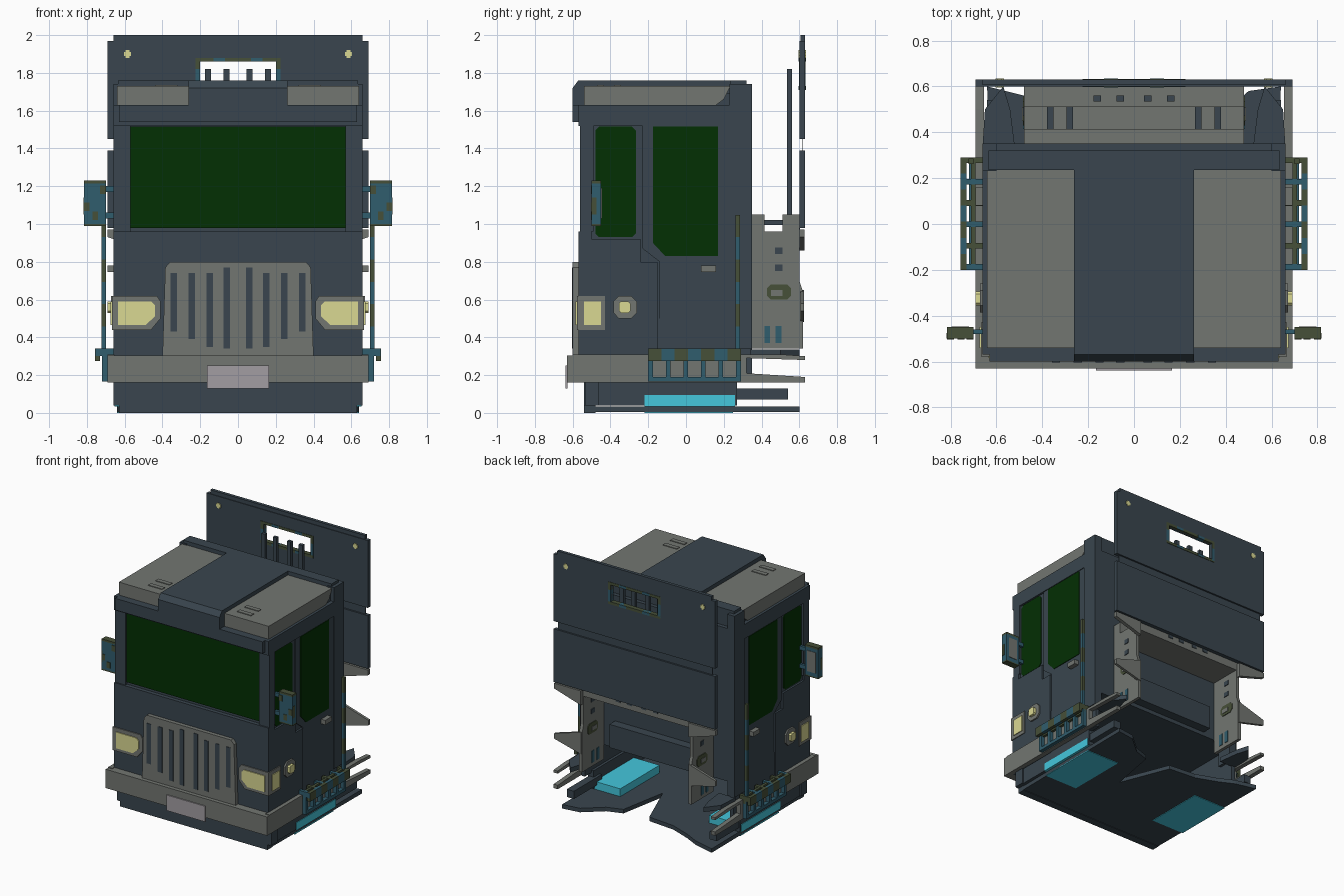
import bpy
import bmesh

default_cube = bpy.data.objects.get("Cube")
if default_cube:
    bpy.data.objects.remove(default_cube)


def material(name, *rgb):
    mat = bpy.data.materials.new(name)
    mat.use_nodes = True
    mat.diffuse_color = (*rgb, 1)
    mat.node_tree.nodes["Principled BSDF"].inputs["Base Color"].default_value = (*rgb, 1)
    return mat


slate = material("slate paint", .041, .06, .077)
grey = material("grey trim", .17, .181, .166)
glass = material("dark green glass", .001, .029, .001)
lamp = material("pale yellow lamp", .7, .69, .29)
cyan = material("bright cyan", .058, .57, .72)
teal = material("teal metal", .03, .11, .155)
olive = material("olive metal", .062, .08, .04)
plate = material("pale plate", .36, .34, .36)


def prism(name, mat, points, axis, low, high, mirror=False):
    """Extrude a flat outline along an axis; mirror copies it to the other side."""
    place = {"x": lambda a, b, c: (c, a, b),
             "y": lambda a, b, c: (a, c, b),
             "z": lambda a, b, c: (a, b, c)}[axis]
    n = len(points)
    bm = bmesh.new()
    verts = [bm.verts.new(place(a, b, c)) for c in (low, high) for a, b in points]
    bm.faces.new(verts[:n])
    bm.faces.new(verts[n:])
    for i in range(n):
        j = (i + 1) % n
        bm.faces.new((verts[i], verts[j], verts[j + n], verts[i + n]))
    bmesh.ops.recalc_face_normals(bm, faces=bm.faces)
    mesh = bpy.data.meshes.new(name)
    bm.to_mesh(mesh)
    bm.free()
    mesh.materials.append(mat)
    obj = bpy.data.objects.new(name, mesh)
    bpy.context.collection.objects.link(obj)
    if mirror:
        obj.modifiers.new("Mirror", "MIRROR")


def box(name, mat, x, y, z, mirror=False):
    corners = [(x[0], y[0]), (x[1], y[0]), (x[1], y[1]), (x[0], y[1])]
    prism(name, mat, corners, "z", z[0], z[1], mirror)


def wide(name, mat, half, y, z):
    box(name, mat, (-half, half), y, z)


def pair(name, mat, x, y, z):
    box(name, mat, x, y, z, True)


def clipped(a, b, c):
    """Rectangle outline with its corners cut off."""
    (l, r), (d, u) = a, b
    return [(l + c, d), (r - c, d), (r, d + c), (r, u - c),
            (r - c, u), (l + c, u), (l, u - c), (l, d + c)]


# Cab shell
wide("cab_core", slate, .645, (-.54, .35), (.45, 1.63))
wide("lower_front", slate, .66, (-.57, -.5), (.16, .96))
wide("front_skirt", slate, .63, (-.54, -.48), (0, .2))
wide("skirt_lip", slate, .66, (-.535, -.46), (.04, .16))
pair("lower_side", slate, (.62, .66), (-.55, -.15), (.16, .8))
pair("quarter_panel", slate, (.62, .66), (-.55, -.24), (.8, .92))
pair("door_sill", slate, (.62, .65), (-.15, .35), (.16, .5))
pair("rear_pillar", slate, (.6, .66), (.23, .35), (.34, 1.74))
pair("side_skirt", slate, (.6, .65), (-.54, .27), (.04, .18))
pair("chassis_rail", slate, (.58, .64), (.2, .54), (.07, .13))
wide("rear_ledge", slate, .36, (.3, .42), (.48, .66))

# Floor with a ragged rear edge, and bright trays
prism("floor", slate, [(-.63, -.54), (.63, -.54), (.64, .6), (.5, .58), (.36, .46),
                       (.24, .42), (.17, .04), (.02, .42), (-.2, .44), (-.36, .5), (-.48, .56),
                       (-.64, .6)], "z", .004, .035)
pair("floor_tray", cyan, (.38, .655), (-.22, .26), (.035, .095))
pair("floor_tray_underside", cyan, (.36, .64), (-.22, .25), (0, .006))

# Windscreen and side glass
wide("windscreen", glass, .57, (-.549, -.54), (.98, 1.515))
pair("screen_pillar", slate, (.57, .66), (-.56, -.49), (.96, 1.54))
prism("quarter_window", glass, clipped((-.48, -.265), (.93, 1.515), .02), "x", .643, .65, True)
prism("door", slate, [(-.14, .34), (.23, .34), (.23, 1.57), (-.23, 1.57), (-.23, .87), (-.14, .8)],
      "x", .64, .654, True)
prism("door_window", glass, [(-.11, .83), (.17, .83), (.17, 1.515), (-.175, 1.515), (-.175, .9)],
      "x", .65, .659, True)
pair("door_handle", grey, (.65, .69), (.08, .16), (.745, .78))

# Visor and roof
wide("visor", slate, .63, (-.6, -.5), (1.54, 1.63))
wide("visor_band", slate, .66, (-.57, .25), (1.52, 1.63))
wide("roof_base", slate, .63, (-.535, .32), (1.6, 1.69))
prism("roof_centre", slate, [(-.6, 1.6), (.32, 1.6), (.32, 1.76), (-.57, 1.76), (-.6, 1.72)],
      "x", -.262, .262)
wide("roof_rear", slate, .635, (.235, .32), (1.62, 1.76))
prism("roof_panel", grey, [(-.54, 1.63), (.16, 1.63), (.2, 1.66), (.235, 1.73), (-.54, 1.73)],
      "x", .262, .64, True)
for y in (-.47, -.38):
    pair("roof_rib", grey, (.32, .44), (y, y + .035), (1.72, 1.735))

# Bumper wrapping round the sides, with tapered rear ends
wide("bumper", grey, .69, (-.63, -.54), (.16, .305))
prism("side_bumper", grey, [(-.6, .16), (.63, .16), (.63, .19), (.32, .21), (.32, .29), (.63, .28),
                            (.63, .3), (.5, .31), (-.6, .31)], "x", .655, .69, True)
prism("rear_wing", slate, [(.52, .34), (.66, .34), (.65, .5), (.57, .6), (.54, .5)],
      "z", .3, .335, True)
wide("number_plate", plate, .165, (-.638, -.628), (.13, .25))

# Radiator grille
prism("grille", grey, [(-.4, .3), (.4, .3), (.385, .77), (.36, .8), (-.36, .8), (-.385, .77)],
      "y", -.6, -.56)
for x, low, high in ((.06, .34, .77), (.15, .35, .74), (.245, .39, .74), (.34, .43, .74)):
    pair("grille_slot", slate, (x - .018, x + .018), (-.604, -.598), (low, high))

# Lamps
prism("headlamp_bezel", grey, [(.46, .44), (.667, .44), (.667, .62), (.43, .62), (.41, .59),
                               (.41, .5)], "y", -.578, -.43, True)
prism("headlamp", lamp, [(.49, .465), (.635, .465), (.635, .59), (.46, .59), (.44, .57), (.44, .51)],
      "y", -.585, -.57, True)
pair("headlamp_side", lamp, (.66, .674), (-.54, -.45), (.465, .59))
prism("marker_bezel", grey, clipped((-.385, -.26), (.5, .62), .03), "x", .65, .672, True)
prism("marker_lamp", lamp, clipped((-.355, -.295), (.53, .59), .01), "x", .665, .692, True)

# Mirrors with a blotched casing and a pale rear face
for z in (1.03, 1.17):
    pair("mirror_arm", teal, (.64, .72), (-.48, -.46), (z, z + .03))
pair("mirror", teal, (.7, .815), (-.5, -.45), (1, 1.215))
pair("mirror_cap", olive, (.7, .815), (-.5, -.45), (1.215, 1.23))
pair("mirror_foot", olive, (.7, .815), (-.5, -.45), (.99, 1))
pair("mirror_face", grey, (.72, .795), (-.452, -.446), (1.03, 1.19))
for x, z in ((.7, 1.16), (.785, 1.07), (.74, 1.02)):
    pair("mirror_patch", olive, (x, x + .03), (-.504, -.498), (z, z + .045))
pair("mirror_side_patch", olive, (.81, .818), (-.5, -.475), (1.05, 1.14))

# Side steps and banded poles
for i in range(6):
    y = -.2 + i * .093
    band = (teal, olive)[i % 2]
    pair("step_post", teal, (.69, .72), (y, y + .025), (.17, .3))
    pair("step_rung", band, (.66, .755), (y, y + .025), (.3, .34))
for i in range(7):
    y = -.2 + i * .07
    pair("step_outer_bar", (olive, teal)[i % 2], (.73, .756), (y, y + .07), (.275, .341))
pair("step_top_bar", olive, (.69, .71), (-.2, .29), (.28, .338))
pair("step_bottom_bar", teal, (.69, .72), (-.2, .29), (.165, .19))
for i in range(6):
    z = .34 + i * .118
    pair("pole_band", (teal, olive)[i % 2], (.7, .722), (.262, .286), (z, z + .118))

# Rear headboard: lower plate, thin joint, upper plate built around the slot
wide("headboard_lower", slate, .69, (.6, .63), (.98, 1.39))
wide("headboard_joint", slate, .66, (.613, .617), (1.38, 1.46))
wide("headboard_below_slot", slate, .69, (.6, .63), (1.45, 1.72))
pair("headboard_beside_slot", slate, (.2, .69), (.6, .63), (1.72, 1.86))
wide("headboard_above_slot", slate, .69, (.6, .63), (1.86, 1.97))
wide("headboard_top_edge", slate, .66, (.605, .63), (1.97, 2))
for z in (1.71, 1.86):
    wide("slot_trim", olive, .225, (.597, .633), (z, z + .02))
    pair("slot_trim_patch", teal, (.07, .13), (.596, .634), (z, z + .02))
pair("slot_trim_end", teal, (.2, .225), (.597, .633), (1.72, 1.82))
pair("slot_trim_end_top", olive, (.2, .225), (.597, .633), (1.82, 1.87))
for x in (.06, .16):
    pair("slat", slate, (x - .016, x + .016), (.535, .56), (1, 1.82))
pair("headboard_stud", lamp, (.566, .604), (.596, .634), (1.889, 1.911))
pair("headboard_stud_upright", lamp, (.575, .595), (.596, .634), (1.88, 1.92))

# Rear support frame
wide("frame_beam", grey, .48, (.35, .51), (.92, .96))
wide("frame_front_lip", grey, .48, (.35, .415), (.92, 1.05))
wide("frame_rear_lip", grey, .48, (.51, .6), (.92, 1.05))
prism("frame_column", grey, [(.35, .34), (.62, .34), (.62, .64), (.6, .7), (.6, .95), (.35, .95)],
      "x", .455, .48, True)
prism("frame_flange", grey, [(.46, .86), (.69, .93), (.69, .97), (.46, .97)], "y", .6, .628, True)
prism("frame_lower_flange", grey, [(.46, .48), (.69, .54), (.69, .58), (.46, .65)],
      "y", .605, .625, True)
for y in (.43, .49):
    pair("column_slot", teal, (.45, .485), (y - .015, y + .015), (.37, .46))
for z in (.75, .84):
    pair("column_hole", slate, (.45, .485), (.47, .51), (z, z + .035))
prism("column_clasp", olive, clipped((.43, .555), (.6, .68), .02), "x", .45, .485, True)
pair("clasp_core", grey, (.447, .488), (.45, .51), (.62, .65))
for x in (.28, .365):
    pair("notch_bar", slate, (x - .014, x + .014), (.415, .51), (.995, 1.02))
for x in (.06, .16):
    pair("beam_hole", slate, (x - .02, x + .02), (.596, .604), (.955, 1))
